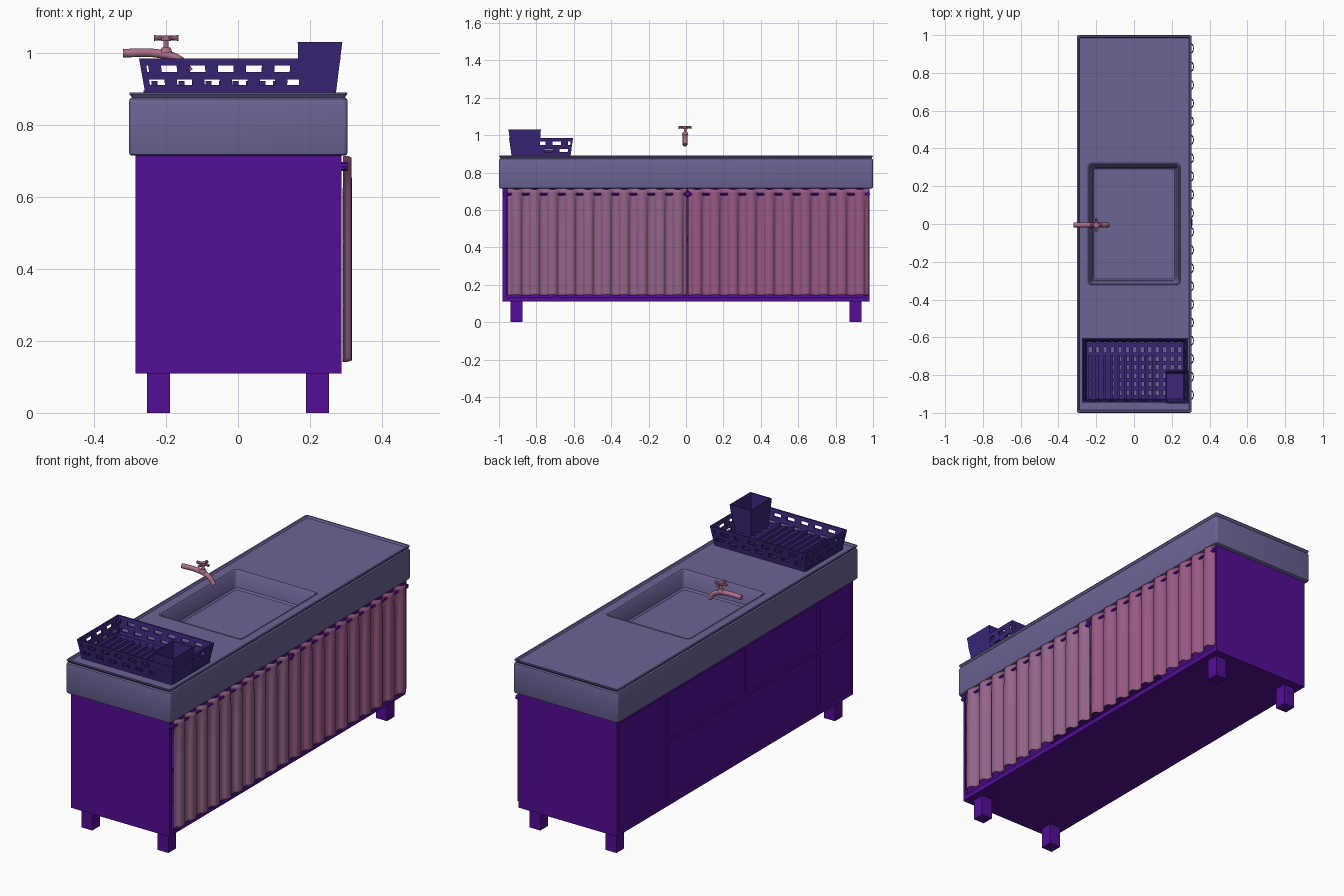
import bpy, bmesh, math
from mathutils import Vector

if "Cube" in bpy.data.objects:
    bpy.data.objects.remove(bpy.data.objects["Cube"])


def mat(name, rgb):
    m = bpy.data.materials.new(name)
    m.diffuse_color = (*rgb, 1)
    m.use_nodes = True
    m.node_tree.nodes["Principled BSDF"].inputs["Base Color"].default_value = m.diffuse_color
    return m


WOOD = mat("violet", (0.087, 0.004, 0.305))
STONE = mat("slate", (0.15, 0.127, 0.305))
PLASTIC = mat("indigo", (0.045, 0.019, 0.19))
METAL = mat("rose", (0.42, 0.16, 0.26))
CLOTH_A = mat("mauve", (0.30, 0.127, 0.25))
CLOTH_B = mat("pink", (0.314, 0.10, 0.235))


def finish(name, bm, m, smooth=None):
    bmesh.ops.recalc_face_normals(bm, faces=bm.faces)
    me = bpy.data.meshes.new(name)
    bm.to_mesh(me)
    bm.free()
    ob = bpy.data.objects.new(name, me)
    bpy.context.collection.objects.link(ob)
    me.materials.append(m)
    if smooth:
        bpy.ops.object.select_all(action='DESELECT')
        bpy.context.view_layer.objects.active = ob
        ob.select_set(True)
        bpy.ops.object.shade_smooth_by_angle(angle=math.radians(smooth))
    return ob


def hexa(bm, pts):
    v = [bm.verts.new(p) for p in pts]
    for f in ((0, 1, 2, 3), (4, 5, 6, 7), (0, 1, 5, 4), (1, 2, 6, 5), (2, 3, 7, 6), (3, 0, 4, 7)):
        bm.faces.new([v[i] for i in f])


def box(bm, x0, x1, y0, y1, z0, z1):
    hexa(bm, [(x, y, z) for z in (z0, z1) for x, y in ((x0, y0), (x1, y0), (x1, y1), (x0, y1))])


def cyl(bm, p, q, r, r2=None, n=12):
    p, q = Vector(p), Vector(q)
    rot = (q - p).to_track_quat('Z', 'Y').to_matrix().to_4x4()
    rot.translation = (p + q) / 2
    bmesh.ops.create_cone(bm, cap_ends=True, segments=n, radius1=r, radius2=r if r2 is None else r2,
                          depth=(q - p).length, matrix=rot)


def rect_loop(bm, cx, cy, hx, hy, r, z, n=4):
    loop = []
    for i, (sx, sy) in enumerate(((1, 1), (-1, 1), (-1, -1), (1, -1))):
        for k in range(n + 1):
            a = math.pi / 2 * (i + k / n)
            loop.append(bm.verts.new((cx + sx * (hx - r) + r * math.cos(a),
                                      cy + sy * (hy - r) + r * math.sin(a), z)))
    return loop


# Cabinet carcass: open on the curtain side, slightly inset back panel
bm = bmesh.new()
X0, X1, T = -0.285, 0.287, 0.022
for s in (-1, 1):
    box(bm, X0, X1, min(s * .98, s * .958), max(s * .98, s * .958), 0.11, 0.718)
box(bm, X0, X1, -.96, .96, 0.11, 0.135)
box(bm, X0, X1, -.96, .96, 0.695, 0.718)
for y, z0 in ((0.56, 0.13), (-0.70, 0.13), (-0.09, 0.45)):
    box(bm, X0, X1 - .005, y - T / 2, y + T / 2, z0, 0.70)
box(bm, X0, X1 - .005, -.96, 0.56, 0.435, 0.455)
box(bm, X0 + .008, X0 + .02, -.96, .96, 0.13, 0.70)
finish("cabinet", bm, WOOD)

# Legs
for i, x in enumerate((-0.2215, 0.221)):
    for j, y in enumerate((-0.907, 0.907)):
        bm = bmesh.new()
        box(bm, x - .032, x + .032, y - .032, y + .032, 0, 0.112)
        finish(f"leg_{i}{j}", bm, WOOD)

# Countertop with raised rim and sunken basin, lofted as one profile
bm = bmesh.new()
profile = [(.297, .993, .01, .715), (.302, .998, .012, .718), (.304, 1.0, .012, .725),
           (.304, 1.0, .012, .864), (.302, .998, .012, .872), (.296, .992, .01, .877),
           (.303, .999, .01, .887), (.302, .998, .01, .891), (.294, .990, .008, .891),
           (.289, .985, .006, .882), (.244, .323, .02, .882), (.242, .321, .02, .884),
           (.238, .317, .02, .884), (.233, .312, .02, .878), (.222, .30, .02, .798),
           (.214, .292, .014, .790)]
loops = [rect_loop(bm, 0.001, 0, *p) for p in profile]
for a, b in zip(loops, loops[1:]):
    for i in range(len(a)):
        j = (i + 1) % len(a)
        bm.faces.new((a[i], a[j], b[j], b[i]))
bm.faces.new(loops[0])
bm.faces.new(loops[-1])
finish("countertop_sink", bm, STONE, 35)

# Curtain rod with brackets
bm = bmesh.new()
cyl(bm, (.298, -.975, .685), (.298, .975, .685), .007)
for y in (-.966, .008, .972):
    cyl(bm, (.284, y, .685), (.304, y, .685), .012, n=8)
cyl(bm, (.304, .008, .685), (.311, .008, .685), .022, .014, n=4)
finish("curtain_rod", bm, WOOD, 30)

# Two pleated curtains weaving around the rod
for name, y0, y1, m in (("curtain_left", -.953, .006, CLOTH_A), ("curtain_right", .010, .978, CLOTH_B)):
    bm = bmesh.new()
    folds, per = 10, 12
    rows = (.142, .155, .30, .48, .62, .66, .69, .714)
    grid = []
    for z in rows:
        amp = .0115 if z < .65 else .0105
        row = []
        for i in range(folds * per + 1):
            t = i / (folds * per)
            a = 2 * math.pi * folds * t
            dy = .006 * math.sin(2 * a) * (z < .65)
            edge = .004 * math.cos(a) if z in (rows[0], rows[-1]) else 0
            row.append(bm.verts.new((.304 - amp * math.cos(a), y0 + (y1 - y0) * t + dy,
                                     z + min(edge, 0) * (1 if z > .5 else -1))))
        grid.append(row)
    for a, b in zip(grid, grid[1:]):
        for i in range(len(a) - 1):
            bm.faces.new((a[i], a[i + 1], b[i + 1], b[i]))
    ob = finish(name, bm, m, 60)
    sol = ob.modifiers.new("thickness", 'SOLIDIFY')
    sol.thickness, sol.offset = .003, 0

# Faucet spout
cu = bpy.data.curves.new("faucet_spout", 'CURVE')
cu.dimensions = '3D'
cu.bevel_depth, cu.bevel_resolution, cu.use_fill_caps = .0125, 3, True
sp = cu.splines.new('BEZIER')
pts = ((-.32, 1.0), (-.225, .999), (-.165, .982), (-.135, .948))
sp.bezier_points.add(len(pts) - 1)
for b, (x, z) in zip(sp.bezier_points, pts):
    b.co = (x, -.005, z)
    b.handle_left_type = b.handle_right_type = 'AUTO'
sp.use_smooth = True
cu.materials.append(METAL)
bpy.context.collection.objects.link(bpy.data.objects.new("faucet_spout", cu))

# Faucet valve with cross handle
bm = bmesh.new()
fx, fy = -.2, -.005
cyl(bm, (fx, fy, 1.0), (fx, fy, 1.016), .018, .012)
cyl(bm, (fx, fy, 1.01), (fx, fy, 1.04), .007)
cyl(bm, (fx, fy, 1.034), (fx, fy, 1.049), .014)
for dx, dy in ((1, 0), (-1, 0), (0, 1), (0, -1)):
    cyl(bm, (fx, fy, 1.042), (fx + .034 * dx, fy + .034 * dy, 1.042), .005, .008, 8)
finish("faucet_handle", bm, METAL, 35)

# Dish rack: flared slotted walls
RX, RY, RZ0, RZ1 = 0.005, -0.775, 0.884, 0.985


def half(z):
    t = (z - RZ0) / (RZ1 - RZ0)
    return .262 + .018 * t, .157 + .014 * t


def wall_piece(bm, axis, side, u0, u1, z0, z1, th=.008):
    pts = []
    for z in (z0, z1):
        hx, hy = half(z)
        along, out = (hx, hy) if axis == 'x' else (hy, hx)
        for u, d in ((u0, 0), (u1, 0), (u1, th), (u0, th)):
            a, o = u * along, side * (out - d)
            pts.append((RX + a, RY + o, z) if axis == 'x' else (RX + o, RY + a, z))
    hexa(bm, pts)


bm = bmesh.new()
for axis, n in (('x', 7), ('y', 4)):
    for side in (-1, 1):
        for z0, z1 in ((RZ0, .911), (.927, .948), (.966, RZ1)):
            wall_piece(bm, axis, side, -1, 1, z0, z1)
        for row, (z0, z1) in enumerate(((.911, .927), (.948, .966))):
            for k in range(n + 1):
                c = -1 + 2 * k / n + (1 / n if row else 0)
                w = .45 / n
                lo, hi = max(c - w, -1), min(c + w, 1)
                if lo < hi:
                    wall_piece(bm, axis, side, lo, hi, z0, z1)
            for s in (-1, 1):
                wall_piece(bm, axis, side, min(s, s * .94), max(s, s * .94), z0, z1)
finish("rack_walls", bm, PLASTIC)

# Dish rack: slotted floor and plate ribs
bm = bmesh.new()
for k in range(14):
    x = -.252 + k * .0395
    box(bm, x - .011, x + .011, -.93, -.62, .886, .896)
for y in (-.915, -.87, -.825, -.78, -.735, -.69, -.64):
    box(bm, -.255, .265, y - .011, y + .011, .887, .895)
for k in range(10):
    x = -.232 + k * .0375
    box(bm, x - .008, x + .008, -.925, -.695, .894, .922)
finish("rack_floor", bm, PLASTIC)

# Cutlery cup: open tapered box with wall thickness
bm = bmesh.new()
rings = []
for x0, x1, y0, y1, z in ((.170, .272, -.932, -.785, .888), (.166, .290, -.949, -.776, 1.031),
                          (.172, .284, -.943, -.782, 1.031), (.176, .266, -.926, -.791, .9)):
    rings.append([bm.verts.new((x, y, z)) for x, y in ((x0, y0), (x1, y0), (x1, y1), (x0, y1))])
for a, b in zip(rings, rings[1:]):
    for i in range(4):
        j = (i + 1) % 4
        bm.faces.new((a[i], a[j], b[j], b[i]))
bm.faces.new(rings[0])
bm.faces.new(rings[-1])
finish("cutlery_cup", bm, PLASTIC)
